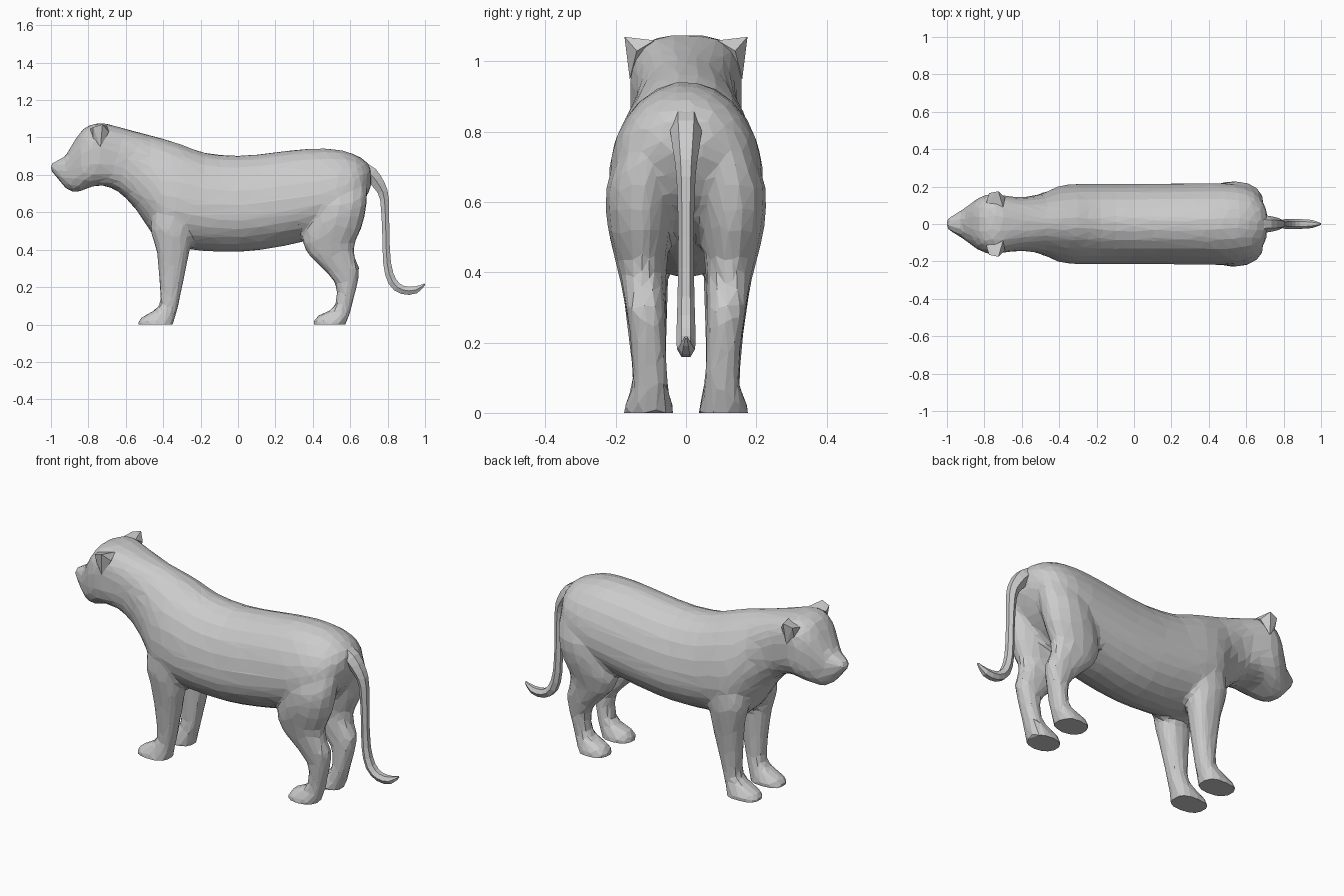
import bpy, bmesh
from math import sin, cos, pi, copysign
from mathutils import Vector

if "Cube" in bpy.data.objects:
    bpy.data.objects.remove(bpy.data.objects["Cube"])


def spline(rows, steps):
    """Smoothly resample a list of number rows (Catmull-Rom)."""
    out = []
    for i in range(len(rows) - 1):
        a, b = rows[max(i - 1, 0)], rows[i]
        c, d = rows[i + 1], rows[min(i + 2, len(rows) - 1)]
        for s in range(steps):
            t = s / steps
            out.append([0.5 * (2 * q + (r - p) * t + (2 * p - 5 * q + 4 * r - w) * t * t
                               + (3 * q - p - 3 * r + w) * t ** 3)
                        for p, q, r, w in zip(a, b, c, d)])
    return out + [list(rows[-1])]


def oval(n, power):
    """Unit rounded-square outline."""
    pts = []
    for k in range(n):
        a = 2 * pi * (k + 0.5) / n
        pts.append([copysign(abs(f) ** (2 / power), f) for f in (cos(a), sin(a))])
    return pts


def finish(name, bm):
    bmesh.ops.recalc_face_normals(bm, faces=bm.faces)
    me = bpy.data.meshes.new(name)
    bm.to_mesh(me)
    bm.free()
    ob = bpy.data.objects.new(name, me)
    bpy.context.collection.objects.link(ob)
    return ob


def loft(name, rings):
    bm = bmesh.new()
    vs = [[bm.verts.new(p) for p in r] for r in rings]
    n = len(vs[0])
    for a, b in zip(vs, vs[1:]):
        for k in range(n):
            bm.faces.new((a[k], a[(k + 1) % n], b[(k + 1) % n], b[k]))
    bm.faces.new(vs[0])
    bm.faces.new(vs[-1])
    return finish(name, bm)


def trunk_ring(x, low, top, half, power):
    """Cross-section, widest below the middle on the trunk and at the middle on the head."""
    wide = low + (top - low) * (0.5 - 0.1 * min(max((x + .55) / .15, 0), 1))
    return [(x, u * half, wide + v * ((top - wide) if v > 0 else (wide - low)))
            for u, v in oval(24, power)]


def leg(name, rows, side):
    """Rows are z, front x, back x, inner y, outer y."""
    rings = []
    for z, x0, x1, y0, y1 in spline(rows, 2):
        rings.append([((x0 + x1) / 2 + u * (x1 - x0) / 2,
                       side * ((y0 + y1) / 2 + v * (y1 - y0) / 2), z)
                      for u, v in oval(14, 2.1 if z > .4 else 2.5)])
    return loft(name, rings)


# Head, neck and trunk: x, bottom z, top z, half width, squareness
trunk = [
    (-1.004, .826, .856, .022, 2.4), (-.96, .775, .883, .052, 2.6), (-.92, .728, .906, .074, 2.6),
    (-.88, .706, .973, .105, 2.6), (-.83, .717, 1.045, .14, 2.8), (-.775, .738, 1.071, .16, 3),
    (-.72, .742, 1.077, .157, 3), (-.64, .71, 1.058, .146, 2.7), (-.55, .62, 1.033, .148, 2.4),
    (-.47, .50, 1.013, .172, 2.1), (-.40, .42, .995, .205, 2), (-.30, .405, .964, .216, 2),
    (-.18, .392, .92, .216, 2), (0, .387, .904, .216, 2), (.18, .407, .92, .217, 2),
    (.34, .44, .939, .219, 2), (.46, .48, .943, .22, 2), (.56, .54, .932, .21, 2),
    (.64, .61, .903, .18, 2), (.69, .69, .868, .12, 2), (.712, .74, .84, .06, 2)]
body = loft("body", [trunk_ring(*row) for row in spline(trunk, 2)])

# Legs, narrow at the ankle and spread at the paw
front_rows = [
    (.70, -.42, -.27, .08, .19), (.60, -.455, -.245, .06, .205), (.50, -.468, -.24, .05, .208),
    (.40, -.437, -.258, .05, .192), (.30, -.427, -.276, .053, .174), (.15, -.415, -.308, .057, .156),
    (.09, -.43, -.32, .052, .154), (.05, -.495, -.332, .046, .163), (.02, -.535, -.34, .036, .175),
    (-.02, -.535, -.345, .035, .177)]
hind_rows = [
    (.84, .50, .65, .06, .13), (.76, .45, .688, .04, .18), (.64, .40, .69, .03, .228),
    (.52, .362, .664, .042, .222), (.44, .343, .628, .052, .203), (.37, .38, .622, .057, .186),
    (.30, .45, .65, .057, .173), (.22, .52, .64, .057, .16), (.13, .525, .617, .055, .153),
    (.08, .50, .605, .05, .154), (.05, .43, .597, .046, .163), (.02, .404, .585, .036, .177),
    (-.02, .405, .57, .035, .18)]
limbs = [leg("leg", rows, s) for rows in (front_rows, hind_rows) for s in (-1, 1)]

# Fuse the legs into one skin, blend the joins and reduce to low-poly facets
for part in limbs:
    mod = body.modifiers.new("fuse", "BOOLEAN")
    mod.operation = "UNION"
    mod.solver = "EXACT"
    mod.object = part
mod = body.modifiers.new("even_skin", "REMESH")
mod.mode = "VOXEL"
mod.voxel_size = 0.014
mod = body.modifiers.new("blend", "SMOOTH")
mod.factor = 0.5
mod.iterations = 8
mod = body.modifiers.new("facets", "DECIMATE")
mod.ratio = 0.05
dg = bpy.context.evaluated_depsgraph_get()
skin = bpy.data.meshes.new_from_object(body.evaluated_get(dg))
body.modifiers.clear()
body.data = skin
for v in skin.vertices:           # flat soles on the ground
    if v.co.z < 0.006:
        v.co.z = 0
for p in skin.polygons:
    p.use_smooth = False
for part in limbs:
    bpy.data.objects.remove(part)

# Ears: small pointed wedges on the corners of the head
ear_points = [(-.79, .115, 1.045), (-.70, .09, 1.06), (-.69, .14, 1.03), (-.735, .16, .95),
              (-.775, .145, .99), (-.775, .165, 1.055), (-.725, .175, 1.07)]
for label, s in (("left_ear", -1), ("right_ear", 1)):
    bm = bmesh.new()
    for x, y, z in ear_points:
        bm.verts.new((x, s * y, z))
    bmesh.ops.convex_hull(bm, input=bm.verts)
    finish(label, bm)

# Tail: tapered tube with a curled tip; x, z, radius
tail_path = spline([
    (.66, .83, .045), (.71, .803, .045), (.758, .74, .036), (.783, .67, .027), (.79, .50, .022),
    (.797, .33, .024), (.825, .23, .027), (.88, .185, .026), (.95, .185, .022),
    (.998, .216, .005)], 2)
rings = []
for i, (x, z, r) in enumerate(tail_path):
    a, b = tail_path[max(i - 1, 0)], tail_path[min(i + 1, len(tail_path) - 1)]
    d = Vector((b[0] - a[0], 0, b[1] - a[1])).normalized()
    nrm = Vector((-d.z, 0, d.x))
    rings.append([Vector((x, 0, z)) + nrm * r * u + Vector((0, r * v, 0)) for u, v in oval(6, 2)])
loft("tail", rings)
